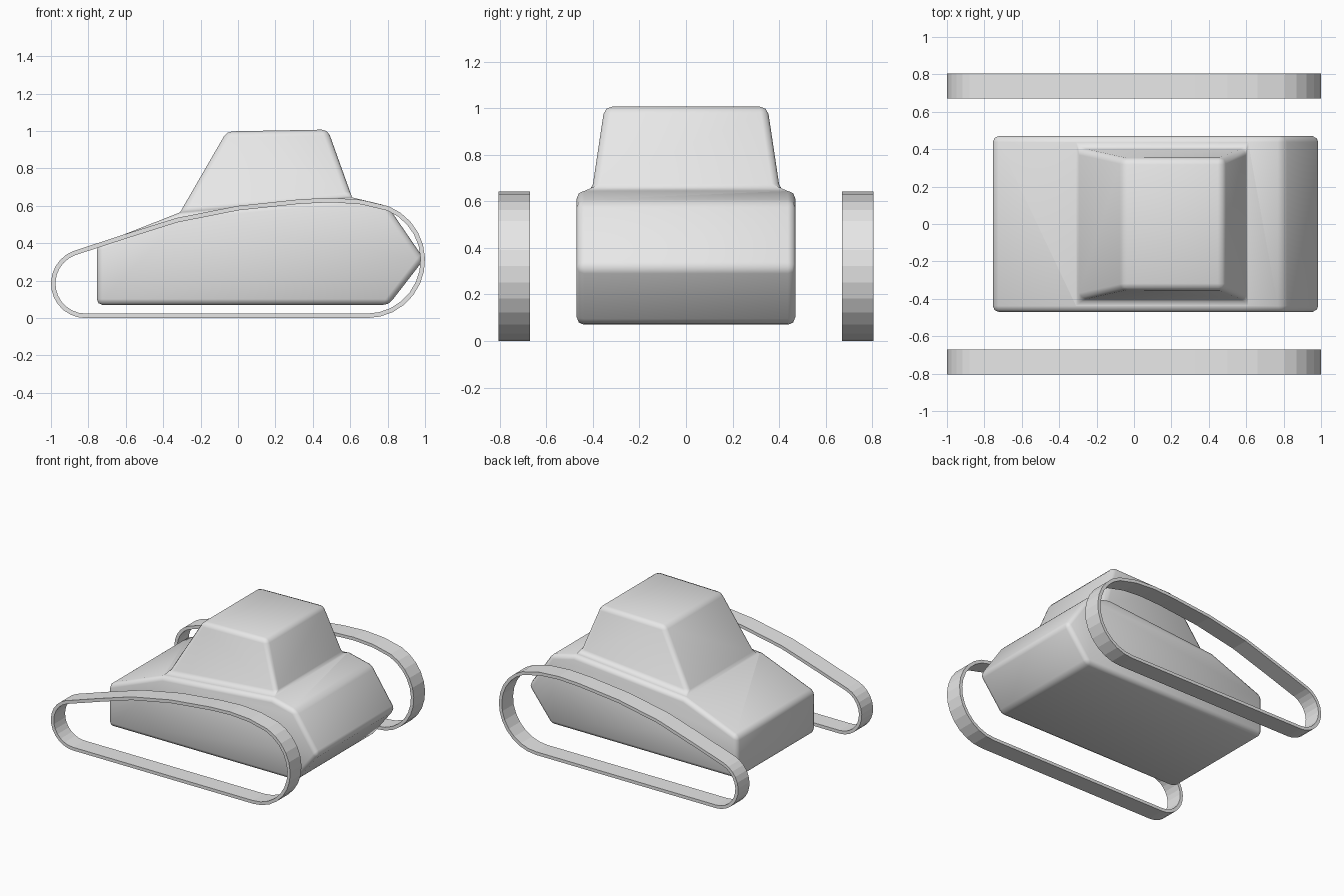
import bpy, bmesh, math
from mathutils import Vector

cube = bpy.data.objects.get("Cube")
if cube:
    bpy.data.objects.remove(cube, do_unlink=True)

grey = bpy.data.materials.new("plain grey")
grey.use_nodes = True
grey.diffuse_color = (0.8, 0.8, 0.8, 1)
grey.node_tree.nodes["Principled BSDF"].inputs["Base Color"].default_value = (0.8, 0.8, 0.8, 1)


def add_object(name, bm):
    bmesh.ops.recalc_face_normals(bm, faces=bm.faces)
    mesh = bpy.data.meshes.new(name)
    bm.to_mesh(mesh)
    bm.free()
    mesh.materials.append(grey)
    obj = bpy.data.objects.new(name, mesh)
    bpy.context.collection.objects.link(obj)
    return obj


def row(bm, points, y):
    return [bm.verts.new((x, y, z)) for x, z in points]


# Hull: side profile, with a cabin rising from its top panel
HULL = [(0.61, 0.645), (0.80, 0.60), (0.995, 0.315), (0.805, 0.07),
        (-0.755, 0.07), (-0.755, 0.39), (-0.31, 0.565)]
CABIN = [(0.48, 1.008), (-0.06, 0.998)]
bm = bmesh.new()
near, far = row(bm, HULL, -0.47), row(bm, HULL, 0.47)
base = [HULL[0], HULL[-1]]
base_near, base_far = row(bm, base, -0.405), row(bm, base, 0.405)
top_near, top_far = row(bm, CABIN, -0.35), row(bm, CABIN, 0.35)
bm.faces.new(near)
bm.faces.new(far)
for i in range(len(HULL) - 1):
    loop = [near[i], near[i + 1], far[i + 1], far[i]]
    if i == 0:
        loop += [base_far[0], base_near[0]]
    elif i == len(HULL) - 2:
        loop[2:2] = [base_near[1], base_far[1]]
    bm.faces.new(loop)
for side, b, t in ((near, base_near, top_near), (far, base_far, top_far)):
    bm.faces.new((side[0], side[-1], b[1], b[0]))
    bm.faces.new((b[0], b[1], t[1], t[0]))
for k in (0, 1):
    bm.faces.new((base_near[k], base_far[k], top_far[k], top_near[k]))
bm.faces.new((top_near[0], top_near[1], top_far[1], top_far[0]))
hull = add_object("hull_and_cabin", bm)
bevel = hull.modifiers.new("soft edges", 'BEVEL')
bevel.width = 0.032
bevel.segments = 2
bevel.limit_method = 'ANGLE'
bevel.angle_limit = math.radians(20)
for poly in hull.data.polygons:
    poly.use_smooth = True


# Tracks: thin closed bands around two end arcs and a bowed top run
def arc(cx, cz, r, start, end, steps):
    angles = [math.radians(start + (end - start) * i / steps) for i in range(steps + 1)]
    return [(cx + r * math.cos(a), cz + r * math.sin(a)) for a in angles]


outline = arc(0.69, 0.31, 0.31, -90, 68, 12)
outline += [(0.66, 0.632), (0.5, 0.643), (0.33, 0.635), (0, 0.60), (-0.33, 0.535), (-0.6, 0.45)]
outline += arc(-0.815, 0.185, 0.185, 110, 270, 12)
count = len(outline)
inner = []
for i, (x, z) in enumerate(outline):
    a, b = outline[i - 1], outline[(i + 1) % count]
    d1 = Vector((x - a[0], z - a[1])).normalized()
    d2 = Vector((b[0] - x, b[1] - z)).normalized()
    t = (d1 + d2).normalized()
    inner.append((x - t.y * 0.024, z + t.x * 0.024))

for name, y0, y1 in (("right_track", -0.805, -0.67), ("left_track", 0.67, 0.805)):
    bm = bmesh.new()
    rings = [row(bm, outline, y0), row(bm, outline, y1), row(bm, inner, y1), row(bm, inner, y0)]
    for r in range(4):
        p, q = rings[r], rings[(r + 1) % 4]
        for i in range(count):
            j = (i + 1) % count
            bm.faces.new((p[i], p[j], q[j], q[i]))
    add_object(name, bm)
